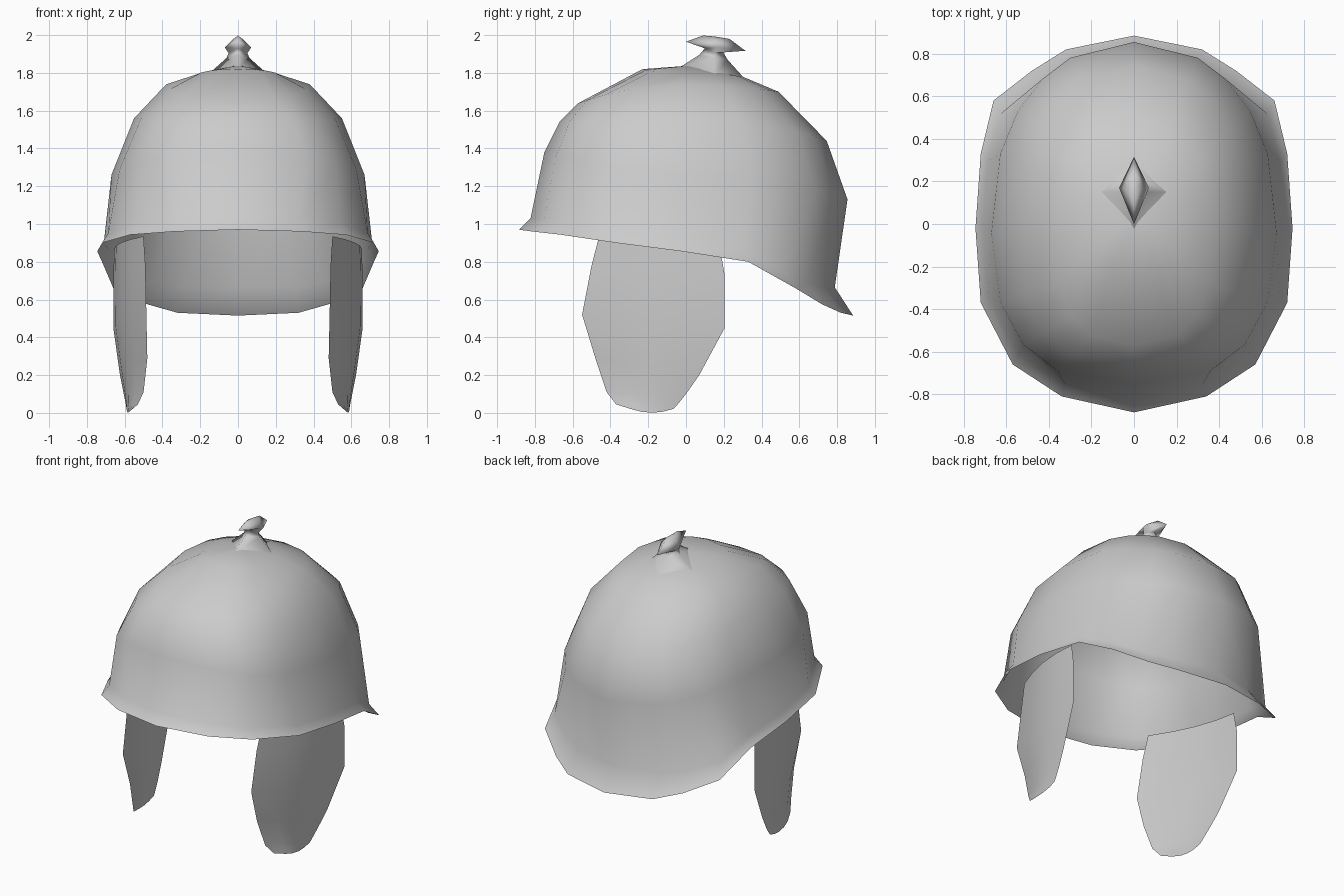
import bpy, bmesh, math

if "Cube" in bpy.data.objects:
    bpy.data.objects.remove(bpy.data.objects["Cube"])


def loft(name, rows, cap=None, closed=False, mirror=False):
    """Skin a list of point rows; optional pole point closes the last row."""
    bm = bmesh.new()
    grid = [[bm.verts.new(p) for p in row] for row in rows]
    n = len(rows[0])
    spans = range(n if closed else n - 1)
    for a, b in zip(grid, grid[1:]):
        for i in spans:
            j = (i + 1) % n
            bm.faces.new((a[i], a[j], b[j], b[i]))
    if cap:
        pole = bm.verts.new(cap)
        for i in spans:
            bm.faces.new((grid[-1][i], grid[-1][(i + 1) % n], pole))
    for f in bm.faces:
        f.smooth = True
    mesh = bpy.data.meshes.new(name)
    bm.to_mesh(mesh)
    bm.free()
    ob = bpy.data.objects.new(name, mesh)
    bpy.context.collection.objects.link(ob)
    if mirror:
        mod = ob.modifiers.new("mirror", 'MIRROR')
        mod.use_axis[0] = True
        mod.merge_threshold = 0.0005
    return ob


# Flared rim (right half, front to back) and the neck line just above it
rim = [(0, -.885, .97), (.34, -.81, .96), (.57, -.66, .943), (.72, -.37, .90),
       (.745, -.02, .855), (.72, .33, .80), (.66, .58, .66), (.48, .72, .575),
       (.32, .82, .53), (0, .885, .515)]
neck = []
for x, y, z in rim:
    t = y / .885
    neck.append((x * .953, y * (.93 if y < 0 else .89),
                 z + .05 + (.01 if t < 0 else .10) * t * t))

# Dome rings: front (y, z), side (x, z), back (y, z)
stations = [((-.75, 1.38), (.67, 1.26), (.855, 1.13)),
            ((-.67, 1.54), (.55, 1.56), (.745, 1.44)),
            ((-.57, 1.64), (.38, 1.74), (.49, 1.70)),
            ((-.23, 1.82), (.21, 1.795), (.30, 1.78))]
rings = [rim, neck]
for front, side, back in stations:
    ring = []
    for x, y, z in rim:
        a = math.atan2(y / .885, x / .745)
        end, power = (front, 2 / 2.6) if a < 0 else (back, 2 / 2.15)
        fx = max(math.cos(a), 0) ** power
        fy = abs(math.sin(a)) ** power
        if x == 0:
            fx, fy = 0, 1
        ring.append((side[0] * fx, end[0] * fy,
                     side[1] + (end[1] - side[1]) * fy * fy))
    rings.append(ring)
loft("helmet_dome", rings, cap=(0, .04, 1.84), mirror=True)

# Crest knob: half sections of front (y, z), side (x, y, z), back (y, z)
knob = [((-.04, 1.825), (.16, .15, 1.79), (.31, 1.77)),
        ((.07, 1.895), (.06, .15, 1.88), (.22, 1.87)),
        ((.10, 1.93), (.05, .15, 1.905), (.19, 1.92)),
        ((0, 1.965), (.07, .17, 1.935), (.315, 1.917)),
        ((.09, 1.998), (.03, .16, 1.975), (.23, 1.98))]
loft("crest_knob", [[(0, *f), s, (0, *b)] for f, s, b in knob],
     cap=(0, .15, 1.993), mirror=True)

# Cheek guard rows: front edge (x, y, z), back edge (x, y, z)
edges = [((.50, -.46, .935), (.655, .18, .87)),
         ((.49, -.50, .78), (.66, .205, .73)),
         ((.485, -.55, .52), (.66, .205, .45)),
         ((.48, -.48, .29), (.625, .07, .20)),
         ((.50, -.42, .11), (.605, 0, .10)),
         ((.53, -.37, .045), (.595, -.04, .05)),
         ((.565, -.29, .02), (.59, -.065, .022))]
rows = []
for k, (f, b) in enumerate(edges):
    row = []
    for i in range(5):
        t = i / 4
        bow = 1 - (1 - t) ** 2
        sag = .02 * 4 * t * (1 - t) if k == len(edges) - 1 else 0
        row.append((f[0] + (b[0] - f[0]) * bow,
                    f[1] + (b[1] - f[1]) * t,
                    f[2] + (b[2] - f[2]) * t - sag))
    rows.append(row)
loft("cheek_guards", rows, mirror=True)
